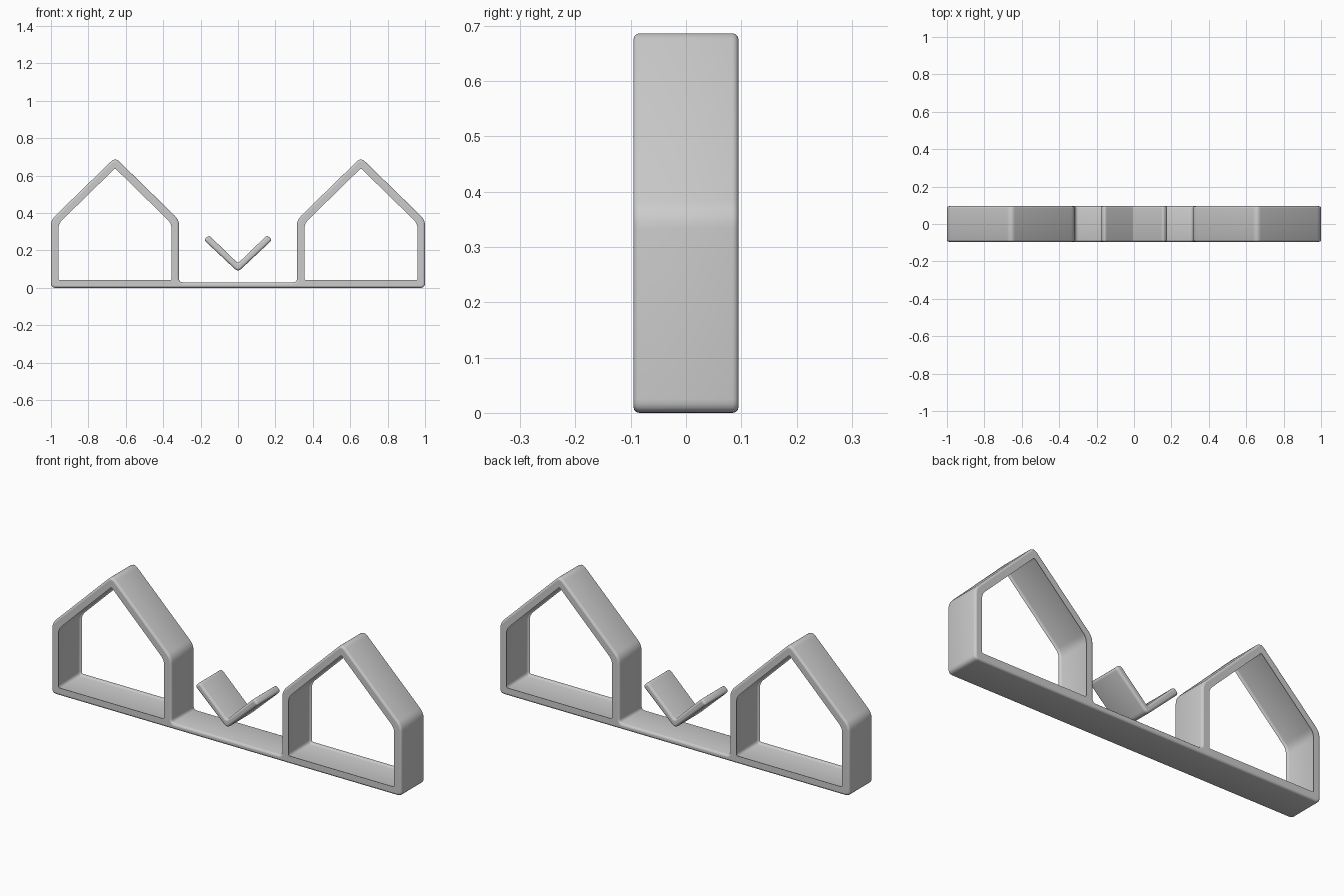
import bpy
from mathutils import Vector

if "Cube" in bpy.data.objects:
    bpy.data.objects.remove(bpy.data.objects["Cube"], do_unlink=True)

HALF_DEPTH = 0.095
EDGE = 0.011

grey = bpy.data.materials.new("light grey")
grey.use_nodes = True
grey.diffuse_color = (0.6, 0.6, 0.6, 1)
grey.node_tree.nodes["Principled BSDF"].inputs["Base Color"].default_value = (0.6, 0.6, 0.6, 1)


def rounded(corners, steps=5):
    """Replace each (x, z, cut) corner by a small curve."""
    out = []
    for i, (x, z, cut) in enumerate(corners):
        p = Vector((x, z))
        a = Vector(corners[i - 1][:2]) - p
        b = Vector(corners[(i + 1) % len(corners)][:2]) - p
        a, b = p + a.normalized() * cut, p + b.normalized() * cut
        for s in range(steps + 1):
            t = s / steps
            out.append(a * (1 - t) ** 2 + p * 2 * t * (1 - t) + b * t ** 2)
    return out


def mirror(corners):
    return [(-x, z, c) for x, z, c in reversed(corners)]


def soft_extrusion(name, loops):
    """Fill closed outlines (inner ones become holes), extrude along y, round the rims."""
    curve = bpy.data.curves.new(name, "CURVE")
    curve.dimensions = "2D"
    curve.fill_mode = "BOTH"
    curve.extrude = HALF_DEPTH - EDGE
    curve.bevel_depth = EDGE
    curve.bevel_resolution = 2
    curve.offset = -EDGE
    for loop in loops:
        points = rounded(loop)
        spline = curve.splines.new("POLY")
        spline.points.add(len(points) - 1)
        for point, p in zip(spline.points, points):
            point.co = (p.x, p.y, 0, 1)
        spline.use_cyclic_u = True
    obj = bpy.data.objects.new(name, curve)
    bpy.context.collection.objects.link(obj)
    obj.rotation_euler.x = 1.5707963
    bpy.ops.object.select_all(action="DESELECT")
    obj.select_set(True)
    bpy.context.view_layer.objects.active = obj
    bpy.ops.object.convert(target="MESH")
    bpy.ops.object.transform_apply(location=False, rotation=True, scale=False)
    obj = bpy.context.object
    obj.data.materials.clear()
    obj.data.materials.append(grey)
    bpy.ops.object.shade_smooth_by_angle(angle=0.7)


# Outline of the base strip with a gabled frame at each end
right_side = [(1, 0, 0.025), (1, 0.363, 0.03), (0.657, 0.697, 0.03),
              (0.315, 0.363, 0.03), (0.315, 0.03, 0.02)]
# Opening inside a gabled frame
opening = [(0.97, 0.03, 0.02), (0.97, 0.349, 0.03), (0.657, 0.655, 0.02),
           (0.345, 0.349, 0.03), (0.345, 0.03, 0.02)]
soft_extrusion("base_and_house_frames", [right_side + mirror(right_side), opening, mirror(opening)])

# Floating V-shaped piece in the middle
vee_side = [(0.182, 0.256, 0.014), (0.156, 0.282, 0.014)]
soft_extrusion("center_vee", [[(0, 0.085, 0.025)] + vee_side + [(0, 0.131, 0.01)] + mirror(vee_side)])
